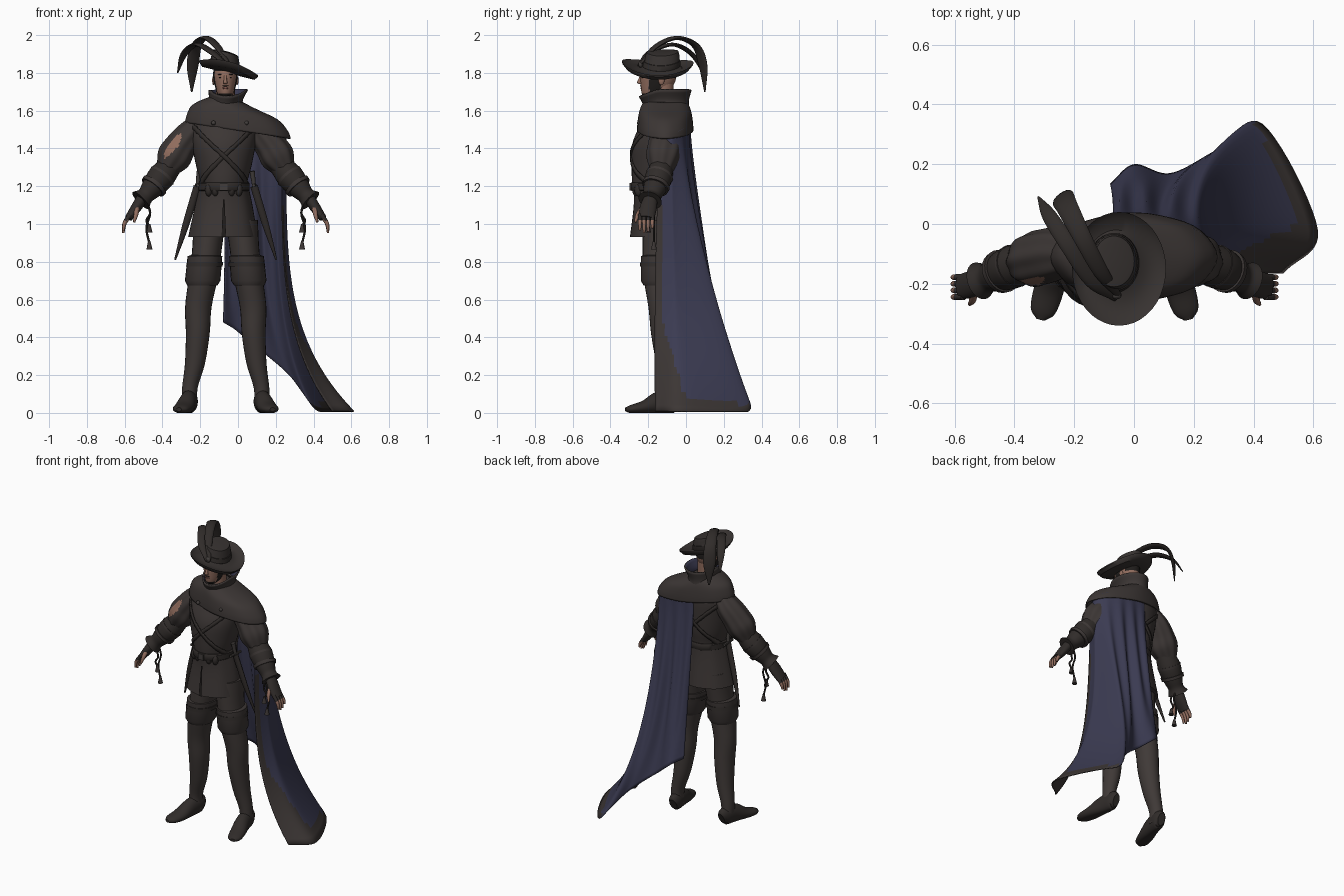
import bpy, bmesh, math
from mathutils import Vector, Matrix, Euler

cube = bpy.data.objects.get("Cube")
if cube:
    bpy.data.objects.remove(cube, do_unlink=True)

CX = -.065  # mirror plane of the limbs


def material(name, *rgb):
    m = bpy.data.materials.new(name)
    m.use_nodes = True
    m.diffuse_color = (*rgb, 1)
    m.node_tree.nodes["Principled BSDF"].inputs["Base Color"].default_value = (*rgb, 1)
    return m


coat = material("coat brown", .045, .037, .035)
boot = material("boot brown", .05, .041, .038)
leather = material("dark leather", .03, .025, .023)
felt = material("hat felt", .038, .032, .03)
blue = material("cape blue", .044, .044, .085)
skin = material("skin", .28, .15, .11)
hair = material("hair black", .014, .012, .011)
metal = material("dull metal", .055, .048, .045)
lip = material("lips", .18, .07, .06)


def finish(name, bm, mats, paint=None):
    """Turn a bmesh into a smooth object with sharp edges kept."""
    mats = mats if isinstance(mats, list) else [mats]
    bmesh.ops.recalc_face_normals(bm, faces=bm.faces[:])
    for f in bm.faces:
        f.smooth = True
        f.material_index = int(paint(f.calc_center_median())) if paint else 0
    for e in bm.edges:
        if len(e.link_faces) == 2 and e.calc_face_angle(0) > .75:
            e.smooth = False
    mesh = bpy.data.meshes.new(name)
    bm.to_mesh(mesh)
    bm.free()
    for m in mats:
        mesh.materials.append(m)
    ob = bpy.data.objects.new(name, mesh)
    bpy.context.collection.objects.link(ob)
    return ob


def spline(points, steps):
    """Catmull-Rom through tuples of any length."""
    first = tuple(2 * a - b for a, b in zip(points[0], points[1]))
    last = tuple(2 * a - b for a, b in zip(points[-1], points[-2]))
    p = [first, *points, last]
    out = []
    for i in range(len(points) - 1):
        for k in range(steps):
            t = k / steps
            out.append(tuple(
                b + .5 * t * (c - a + t * (2 * a - 5 * b + 4 * c - d + t * (3 * b - a - 3 * c + d)))
                for a, b, c, d in zip(*p[i:i + 4])))
    return out + [tuple(points[-1])]


def sheet(name, rows, mats, wrap=False, cap=False, paint=None, warp=None):
    """Bridge rows of points into a surface."""
    bm = bmesh.new()
    grid = [[bm.verts.new(warp(Vector(p)) if warp else p) for p in row] for row in rows]
    n = len(grid[0])
    for low, high in zip(grid, grid[1:]):
        for i in range(n if wrap else n - 1):
            j = (i + 1) % n
            bm.faces.new((low[i], low[j], high[j], high[i]))
    if cap:
        bm.faces.new(grid[0])
        bm.faces.new(grid[-1])
    return finish(name, bm, mats, paint)


def limb(name, points, mats, flat=False, steps=4, sides=24, ref=(0, 1, 0), flute=0, cap=True, **kw):
    """Elliptical sections (x, y, z, a, b), level or following the path."""
    path = spline(points, steps)
    rows = []
    for i, (x, y, z, a, b) in enumerate(path):
        u, w = Vector((1, 0, 0)), Vector((0, 1, 0))
        if not flat:
            t = Vector(path[min(i + 1, len(path) - 1)][:3]) - Vector(path[max(i - 1, 0)][:3])
            u = Vector(ref).cross(t).normalized()
            w = t.cross(u).normalized()
        row = []
        for k in range(sides):
            ang = math.tau * k / sides
            r = 1 + flute * math.cos(8 * ang)
            row.append(Vector((x, y, z)) + r * (a * math.cos(ang) * u + b * math.sin(ang) * w))
        rows.append(row)
    return sheet(name, rows, mats, True, cap, **kw)


def pair(name, points, mats, **kw):
    for side, s in (("right", -1), ("left", 1)):
        limb(f"{side}_{name}", [(CX + s * p[0], *p[1:]) for p in points], mats, **kw)


def solid(name, loc, size, mat, box=False, rot=(0, 0, 0)):
    bm = bmesh.new()
    place = Matrix.LocRotScale(Vector(loc), Euler(rot), Vector(size))
    if box:
        bmesh.ops.create_cube(bm, size=2, matrix=place)
    else:
        bmesh.ops.create_uvsphere(bm, u_segments=16, v_segments=10, radius=1, matrix=place)
    return finish(name, bm, mat)


def thicken(ob, amount, inner=0):
    mod = ob.modifiers.new("Thickness", "SOLIDIFY")
    mod.thickness, mod.material_offset = amount, inner


# Doublet and skirt
T = -.075
torso = limb("doublet", [(T, -.14, 1.16, .125, .135), (T, -.145, 1.22, .124, .14), (T, -.14, 1.3, .145, .148),
                         (T, -.135, 1.42, .168, .15), (T, -.115, 1.52, .175, .13), (T, -.105, 1.6, .14, .1),
                         (T, -.105, 1.66, .07, .07)], coat, flat=True, sides=40)
limb("skirt", [(T, -.14, 1.21, .126, .138), (T, -.135, 1.1, .15, .14), (T - .005, -.135, .93, .182, .16)],
     coat, flat=True, sides=40, flute=.012)
sheet("skirt_slit", [[(T - .004, -.285, 1.13), (T + .004, -.285, 1.13)],
                     [(T - .012, -.302, .93), (T + .012, -.302, .93)]], hair)
limb("waist_belt", [(T, -.145, 1.175, .13, .144), (T, -.145, 1.18, .136, .148), (T, -.145, 1.215, .136, .148),
                    (T, -.145, 1.22, .13, .144)], leather, flat=True, steps=1, sides=40)
solid("belt_buckle", (T, -.294, 1.197), (.02, .005, .02), metal, True)
for i, x in enumerate((-.155, -.12, -.035, .005)):
    solid(f"belt_pouch_{i}", (x, -.275 + abs(x - T) * .3, 1.18), (.019, .022, .034), leather)

# Crossed chest straps wrapped on the doublet
for side, slope in (("right", 1.05), ("left", -1.05)):
    rows = [[(T + .2 * math.cos(a), -.135 + .18 * math.sin(a), 1.36 + h + slope * .165 * math.cos(a))
             for a in (math.tau * k / 64 for k in range(64))] for h in (-.016, .016)]
    strap = sheet(f"{side}_chest_strap", rows, leather, wrap=True)
    fit = strap.modifiers.new("Fit", "SHRINKWRAP")
    fit.target, fit.wrap_mode, fit.offset = torso, "ABOVE_SURFACE", .008
    thicken(strap, .008)

# Blue-lined collar and shoulder mantle, lower on the left
mantle = limb("shoulder_mantle", [(CX, -.11, 1.65, .085, .105), (-.05, -.11, 1.62, .155, .125),
                                  (-.02, -.11, 1.585, .228, .138), (-.005, -.11, 1.535, .265, .146),
                                  (0, -.11, 1.495, .278, .148)],
              coat, flat=True, cap=False, sides=40, flute=.008,
              warp=lambda p: Vector((p.x, p.y, p.z - .15 * p.x)))
collar = limb("standing_collar", [(CX, -.105, 1.6, .11, .125), (CX, -.105, 1.65, .09, .12), (-.052, -.11, 1.71, .105, .14)],
              [coat, blue], flat=True, cap=False, sides=32,
              warp=lambda p: Vector((p.x, p.y, p.z - .35 * max(0, -.15 - p.y))))
thicken(mantle, .01)
thicken(collar, .01, 1)
for i, x in enumerate((-.13, .045)):
    solid(f"mantle_clasp_{i}", (x, -.247, 1.535), (.012, .012, .012), metal)

# Legs, boot cuffs and feet
pair("leg", [(.085, -.12, 1.02, .085, .11), (.1, -.13, .86, .078, .1), (.118, -.135, .72, .077, .09),
             (.145, -.125, .56, .07, .074), (.148, -.115, .42, .063, .07), (.163, -.1, .26, .053, .058),
             (.19, -.09, .13, .041, .046), (.19, -.09, .04, .041, .048)], boot, flat=True)
pair("boot_cuff", [(.11, -.133, .835, .075, .09), (.11, -.133, .83, .092, .106), (.122, -.135, .7, .094, .104),
                   (.124, -.135, .675, .08, .09)], coat, flat=True, steps=1)
pair("cuff_strap", [(.11, -.133, .8, .095, .109), (.113, -.133, .775, .097, .11)], leather, flat=True, steps=1)
pair("shoe", [(.183, -.03, .05, .04, .025), (.187, -.06, .06, .06, .04), (.2, -.14, .055, .06, .045),
              (.22, -.22, .03, .036, .05), (.24, -.29, .02, .022, .042), (.248, -.32, .018, .01, .014)],
     leather, ref=(1, 0, 0), warp=lambda p: Vector((p.x, p.y, max(p.z, 0))))

# Sleeves: the right one has a slanted slash
pair("sleeve", [(.14, -.1, 1.54, .05, .065), (.19, -.1, 1.475, .072, .085), (.24, -.11, 1.41, .082, .09),
                (.277, -.12, 1.35, .087, .088), (.315, -.13, 1.285, .055, .06)], [coat, skin], flute=.035,
     steps=10, sides=64,
     paint=lambda c: abs(.84 * (c.x + .345) - .54 * (c.z - 1.415)) < .024 - 5 * (c.z - 1.415) ** 2 and c.y < -.12)
pair("gauntlet", [(.29, -.125, 1.31, .06, .06), (.345, -.145, 1.245, .072, .072), (.395, -.167, 1.185, .057, .06),
                  (.425, -.18, 1.15, .046, .05), (.45, -.19, 1.125, .062, .064)], leather)
for i, (d, y, z) in enumerate(((.335, -.14, 1.257), (.375, -.157, 1.208))):
    pair(f"gauntlet_band_{i}", [(d, y, z, .074, .074), (d + .012, y - .006, z - .015, .071, .071)], coat, steps=1)

# Gloved hands with bare fingers
pair("palm", [(.44, -.185, 1.14, .03, .036), (.475, -.2, 1.085, .028, .045), (.515, -.21, 1.03, .02, .042)], leather)
for i in range(4):
    y, drop = -.244 + i * .022, (.0, -.012, -.006, .012)[i]
    pair(f"finger_{i}", [(.505, y, 1.05, .012, .011), (.535, y, 1.005, .011, .01), (.542, y, .965 + drop, .006, .006)],
         [skin, leather], sides=10, paint=lambda c: c.z > 1.02)
pair("thumb", [(.47, -.225, 1.09, .015, .015), (.475, -.255, 1.05, .012, .012), (.485, -.268, 1.01, .006, .006)],
     skin, sides=10)

# Wrist cords with tassels
for i, (y, end) in enumerate(((-.17, .9), (-.2, .99))):
    pair(f"wrist_cord_{i}", [(.425, y, 1.13, .006, .006), (.4, y, 1.06, .006, .006),
                             (.42, y, .98 + i * .04, .006, .006), (.405, y, end, .006, .006)], leather, sides=8)
    pair(f"tassel_{i}", [(.405, y, end + .01, .006, .006), (.404, y, end - .035, .016, .016)], coat, sides=10)

# Sheathed blades at the hips
pair("scabbard", [(.15, -.15, 1.2, .02, .014), (.21, -.13, 1.0, .018, .012), (.268, -.1, .81, .005, .005)], leather, sides=10)
pair("hilt", [(.14, -.16, 1.28, .014, .014), (.15, -.15, 1.2, .01, .01)], metal, sides=10)
pair("guard", [(.148, -.2, 1.205, .009, .009), (.155, -.1, 1.205, .009, .009)], metal, sides=8, ref=(0, 0, 1))

# Draped cape: from under the mantle to the trailing hem, brown at the front edge and corner
top = spline([(-.07, .018, 1.53), (0, .022, 1.53), (.07, .02, 1.53), (.14, .008, 1.52), (.21, -.022, 1.5),
              (.255, -.075, 1.475), (.235, -.14, 1.46)], 10)
hem = spline([(-.08, .135, .48), (0, .2, .43), (.12, .17, .33), (.27, .245, .2), (.43, .335, .01),
              (.615, -.02, .01), (.5, -.165, .01)], 10)
rows = []
for r in range(45):
    t = r / 44
    row = []
    for i, (a, b) in enumerate(zip(top, hem)):
        fold = .014 * math.sin(i * .5) * math.sin(math.pi * t)
        row.append((a[0] + (b[0] - a[0]) * t ** 4, a[1] + (b[1] - a[1]) * t ** 1.5 + fold,
                    max(.008, a[2] + (b[2] - a[2]) * t)))
    rows.append(row)
thicken(sheet("cape", rows, [blue, coat],
              paint=lambda c: c.z < 1.1 and c.y < max(.02 - .3 * c.z, -.125) or c.x + .47 * c.y > .565), .006)

# Head and face
H = -.067
limb("neck", [(H, -.12, 1.6, .05, .055), (H, -.12, 1.74, .05, .055)], skin, flat=True)
limb("head", [(H, -.19, 1.668, .02, .028), (H, -.17, 1.69, .042, .064), (H, -.152, 1.74, .058, .088),
              (H, -.145, 1.79, .065, .095), (H, -.14, 1.85, .058, .085)], [skin, hair], flat=True, steps=6, sides=48,
     paint=lambda c: c.z > 1.81 or -.195 < c.y < -.13 or (c.z < 1.69 and c.y < -.2) or (c.y > -.1 and c.z > 1.77))
limb("nose", [(H, -.238, 1.785, .007, .006), (H, -.243, 1.765, .008, .01), (H, -.246, 1.748, .011, .013),
              (H, -.238, 1.74, .008, .007)], skin, flat=True, sides=12)
solid("mouth", (H, -.237, 1.719), (.016, .005, .005), lip)
solid("moustache", (H, -.24, 1.731), (.018, .005, .002), hair)
for side, s in (("right", -1), ("left", 1)):
    solid(f"{side}_eye", (H + s * .025, -.229, 1.776), (.009, .006, .004), hair)
    solid(f"{side}_brow", (H + s * .026, -.231, 1.792), (.014, .005, .002), hair, True, (0, s * .12, -s * .3))
    solid(f"{side}_ear", (H + s * .062, -.13, 1.76), (.008, .016, .025), skin)


# Tilted wide hat, lifted front and back, with band and plumes
def tilt(p):
    return Vector((p.x, p.y, p.z - .25 * (p.x + .06) + .9 * (p.y + .14) ** 2))


limb("hat", [(H, -.125, 1.908, .055, .07), (H, -.125, 1.904, .068, .085), (H, -.125, 1.88, .073, .091),
             (H, -.13, 1.828, .08, .096), (-.06, -.14, 1.814, .1, .12), (-.052, -.15, 1.814, .14, .17),
             (-.05, -.15, 1.828, .157, .19), (-.05, -.15, 1.82, .156, .188), (-.052, -.15, 1.8, .138, .167),
             (H, -.14, 1.8, .07, .09)], felt, flat=True, steps=1, sides=40, warp=tilt)
limb("hat_band", [(H, -.13, 1.822, .081, .097), (H, -.13, 1.827, .084, .1), (H, -.127, 1.855, .08, .097),
                  (H, -.127, 1.857, .07, .09)], leather, flat=True, steps=1, sides=40, warp=tilt)
plumes = [[(-.05, -.24, 1.85, .006, .01), (-.11, -.16, 1.94, .01, .025), (-.17, -.05, 1.985, .011, .03),
           (-.22, .05, 1.945, .011, .036), (-.24, .09, 1.84, .01, .038), (-.245, .1, 1.7, .003, .005)],
          [(-.06, -.25, 1.84, .006, .01), (-.14, -.19, 1.91, .01, .025), (-.22, -.07, 1.95, .01, .028),
           (-.285, .03, 1.9, .009, .024), (-.32, .09, 1.8, .003, .004)]]
for i, path in enumerate(plumes):
    limb(f"plume_{i}", path, leather, steps=6, sides=12, ref=(.81, .58, 0))
solid("plume_clasp", (-.06, -.24, 1.845), (.018, .012, .018), metal)
